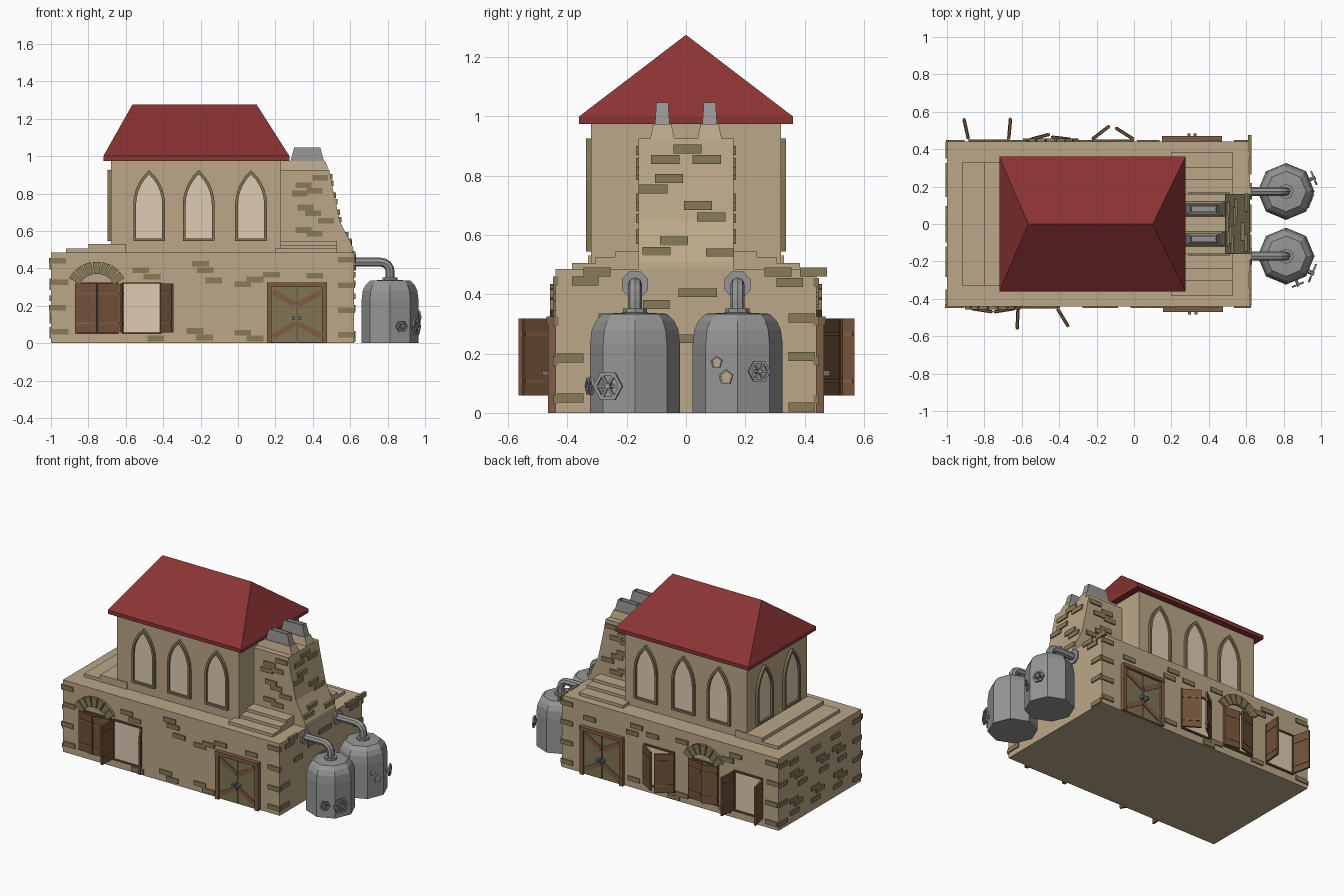
import bpy, bmesh, math, random
from mathutils import Matrix, Vector

if "Cube" in bpy.data.objects:
    bpy.data.objects.remove(bpy.data.objects["Cube"])

random.seed(4)

def mat(name, r, g, b):
    m = bpy.data.materials.new(name)
    m.diffuse_color = [(c / 255 / 12.92 if c < 11 else ((c / 255 + .055) / 1.055) ** 2.4) for c in (r, g, b)] + [1]
    m.use_nodes = True
    m.node_tree.nodes["Principled BSDF"].inputs["Base Color"].default_value = m.diffuse_color
    return m

WALL = mat("tan plaster", 186, 167, 136)
BRICK = mat("olive stone", 136, 123, 87)
PANE = mat("pale pane", 221, 204, 180)
ROOF = mat("red roof", 139, 51, 52)
METAL = mat("grey metal", 150, 150, 150)
WOOD = mat("dark wood", 114, 82, 58)
FRAME = mat("frame wood", 126, 93, 68)
DOOR = mat("olive door", 128, 116, 84)
TRIM = mat("window trim", 130, 116, 80)
STEEL = mat("dark steel", 104, 112, 118)

def make(name, material, bm):
    bmesh.ops.recalc_face_normals(bm, faces=bm.faces)
    me = bpy.data.meshes.new(name)
    bm.to_mesh(me)
    me.materials.append(material)
    bpy.context.collection.objects.link(bpy.data.objects.new(name, me))

def side(x, y, z, deg):
    # local frame of a wall: x along it, z up, -y outward
    return Matrix.Translation((x, y, z)) @ Matrix.Rotation(math.radians(deg), 4, 'Z')

I = Matrix()
FRONT, BACK = side(0, -.44, 0, 0), side(0, .44, 0, 180)
RIGHT, LEFT = side(.62, 0, 0, 90), side(-1, 0, 0, -90)

def loft(bm, rings, M=I, caps=True):
    vs = [[bm.verts.new(M @ Vector(p)) for p in r] for r in rings]
    n = len(vs[0])
    for a, b in zip(vs, vs[1:]):
        for i in range(n):
            bm.faces.new((a[i], a[(i + 1) % n], b[(i + 1) % n], b[i]))
    return [bm.faces.new(vs[0]), bm.faces.new(vs[-1])] if caps else []

def prism(bm, pts, out0, out1, M=I):
    return loft(bm, [[(u, -d, v) for u, v in pts] for d in (out0, out1)], M)

def rect(u0, u1, v0, v1):
    return [(u0, v0), (u1, v0), (u1, v1), (u0, v1)]

def box(bm, x, y, z, M=I):
    loft(bm, [[(x[0], y[0], h), (x[1], y[0], h), (x[1], y[1], h), (x[0], y[1], h)] for h in z], M)

def ring(bm, outer, inner, out0, out1, M):
    sec = [(outer, out0), (outer, out1), (inner, out1), (inner, out0), (outer, out0)]
    loft(bm, [[(u, -d, v) for u, v in p] for p, d in sec], M, False)
    bmesh.ops.remove_doubles(bm, verts=bm.verts, dist=1e-5)

def bar(bm, a, b, w, out0, out1, M):
    a, b = Vector(a), Vector(b)
    n = Vector((a.y - b.y, b.x - a.x)).normalized() * w / 2
    prism(bm, [a - n, b - n, b + n, a + n], out0, out1, M)

# Ground floor, upper floor and roof terraces
bm = bmesh.new()
box(bm, (-1, .62), (-.44, .44), (0, .485))
make("ground_floor", WALL, bm)
bm = bmesh.new()
box(bm, (-.68, .23), (-.32, .32), (.48, .98))
make("upper_floor", WALL, bm)
bm = bmesh.new()
box(bm, (-.92, -.6), (-.33, .33), (.48, .506))
box(bm, (-.8, -.6), (-.33, .33), (.48, .53))
for y, z in ((.385, .505), (.305, .525), (.24, .545)):
    box(bm, (.2, .53), (-y, y), (.48, z))
make("terrace_steps", WALL, bm)

# Hipped roof with a thin eave
bm = bmesh.new()
eave = [(-.72, -.36), (.275, -.36), (.275, .36), (-.72, .36)]
lo = [bm.verts.new((x, y, .975)) for x, y in eave]
hi = [bm.verts.new((x, y, 1.0)) for x, y in eave]
r0, r1 = bm.verts.new((-.565, 0, 1.275)), bm.verts.new((.1, 0, 1.275))
bm.faces.new(lo)
for i in range(4):
    bm.faces.new((lo[i], lo[(i + 1) % 4], hi[(i + 1) % 4], hi[i]))
for f in ((hi[0], hi[1], r1, r0), (hi[1], hi[2], r1), (hi[2], hi[3], r0, r1), (hi[3], hi[0], r0)):
    bm.faces.new(f)
make("hipped_roof", ROOF, bm)

# Sloped chimney stack with two flues and metal caps
slope = [(.62, .48), (.615, .51), (.545, .65), (.51, .81), (.488, .925)]
bm = bmesh.new()
prism(bm, [(.2, .48)] + slope + [(.2, .925)], -.16, .16)
caps = bmesh.new()
for y in (-.08, .08):
    loft(bm, [[(.2, y - w, z), (x, y - w, z), (x, y + w, z), (.2, y + w, z)]
              for x, w, z in ((.488, .042, .92), (.465, .03, .975))])
    top = loft(caps, [[(a, y - w, z), (b, y - w, z), (b, y + w, z), (a, y + w, z)]
                      for a, b, w, z in ((.28, .46, .025, .97), (.3, .44, .02, 1.046))])[1]
    caps.normal_update()
    if top.normal.z < 0:
        top.normal_flip()
    bmesh.ops.inset_individual(caps, faces=[top], thickness=.008, depth=0)
    bmesh.ops.inset_individual(caps, faces=[top], thickness=.001, depth=-.04)
make("chimney_stack", WALL, bm)
make("chimney_caps", METAL, caps)

# Raised stones
bm = bmesh.new()
def stones(M, spots, w=.09, out=.008):
    for u, v in spots:
        prism(bm, rect(u - w / 2, u + w / 2, v - .015, v + .015), -.01, out, M)

stones(FRONT, [(-.95, .325), (-.965, .19), (-.95, .06), (-.965, .44), (-.52, .39), (-.46, .355), (-.44, .025),
               (-.2, .425), (-.175, .39), (-.13, .335), (-.18, .03), (-.23, .065), (.025, .315), (.09, .34),
               (.18, .365), (.41, .36), (.58, .445), (.58, .31), (.58, .175), (.58, .045), (.025, .055), (.09, .025)])
stones(BACK, [(-.58, .44), (-.58, .31), (-.58, .175), (-.58, .045), (-.41, .38), (-.09, .37), (-.06, .42),
              (-.08, .06), (.06, .39), (.28, .41), (.28, .05), (.22, .02), (.62, .38), (.68, .42), (.6, .04),
              (.95, .44), (.96, .31), (.95, .17), (.95, .04)])
stones(RIGHT, [(.02, .405), (.06, .405), (-.1, .365), (-.3, .475), (-.34, .445), (-.39, .185), (-.39, .05),
               (-.25, .32), (.35, .44), (.31, .475), (.39, .32), (.39, .19), (.39, .02), (.43, .475), (0, .25)])
left = [(s * .395, v) for s in (-1, 1) for v in (.04, .17, .3, .43)]
for i, v in enumerate((.07, .15, .24, .33, .41)):
    for u in (-.24, 0, .2):
        u += random.uniform(-.06, .06)
        left += [(u, v)] + ([(u + .05, v - .03)] if i % 2 else [])
stones(LEFT, left)
stack = [(.005, .89), (-.07, .855), (.07, .855), (-.057, .79), (-.11, .755), (.04, .7), (.085, .66),
         (-.04, .58), (-.1, .545), (.115, .54)]
for y, z in stack:
    x = next(a[0] + (b[0] - a[0]) * (z - a[1]) / (b[1] - a[1]) for a, b in zip(slope, slope[1:]) if z <= b[1])
    stones(side(x, 0, 0, 90), [(y, z)], .095, .01)
cheek = [(.35, .845), (.41, .815), (.33, .8), (.36, .725), (.4, .695), (.47, .655), (.35, .605), (.41, .585), (.44, .885)]
stones(side(0, -.16, 0, 0), cheek, .085)
stones(side(0, .16, 0, 180), [(-x, z) for x, z in cheek], .085)

def stone_arch(M, u):
    for k in range(7):
        a = math.radians(145 - k * 110 / 6)
        d, n = Vector((math.cos(a), math.sin(a))), Vector((-math.sin(a), math.cos(a)))
        c = Vector((u, .27))
        prism(bm, [c + d * r + n * t for r, t in ((.1, -.014), (.165, -.022), (.165, .022), (.1, .014))], -.01, .018, M)

stone_arch(FRONT, -.755)
stone_arch(BACK, .445)
make("raised_stones", BRICK, bm)

# Pointed arch windows of the upper floor
def gothic(u, w, v0, spring, rise):
    R = (w * w + rise * rise) / (2 * w)
    end = math.asin(rise / R)
    half = [(w - R + R * math.cos(end * i / 5), spring + R * math.sin(end * i / 5)) for i in range(6)]
    return [(u - w, v0), (u + w, v0)] + [(u + x, z) for x, z in half] + [(u - x, z) for x, z in half[-2::-1]]

trim, pane = bmesh.new(), bmesh.new()
spots = [(side(0, -.32, 0, 0), x) for x in (-.475, -.21, .07)]
spots += [(side(0, .32, 0, 180), -x) for x in (-.475, -.21, .07)]
spots += [(side(-.68, 0, 0, -90), u) for u in (-.145, .145)]
for M, u in spots:
    inner = gothic(u, .07, .56, .74, .162)
    ring(trim, gothic(u, .085, .545, .74, .185), inner, -.005, .018, M)
    prism(pane, inner, -.005, .005, M)
make("arched_window_trim", TRIM, trim)

# Ground floor windows with swinging shutters: hinge and free edge given as (u, out)
wood, strap = bmesh.new(), bmesh.new()
def shutter(M, hinge, free):
    h, f = Vector(hinge), Vector(free)
    L = (f - h).length
    ang = math.atan2(-(f.y - h.y), f.x - h.x)
    N = M @ Matrix.Translation((h.x, -h.y, 0)) @ Matrix.Rotation(ang, 4, 'Z')
    box(wood, (0, L), (-.006, .006), (.058, .318), N)
    for z in (.1, .26):
        box(strap, (.005, L - .005), (-.009, .009), (z, z + .012), N)

def window(M, u0, u1, a, b):
    outer, inner = rect(u0, u1, .05, .325), rect(u0 + .01, u1 - .01, .06, .315)
    ring(wood, outer, inner, -.005, .012, M)
    prism(pane, inner, -.005, .004, M)
    shutter(M, (u0, .012), a)
    shutter(M, (u1, .012), b)

window(FRONT, -.87, -.635, (-.755, .03), (-.75, .03))
window(FRONT, -.62, -.41, (-.625, .125), (-.35, .11))
window(BACK, .67, .885, (.66, .128), (.91, .125))
window(BACK, .335, .555, (.443, .025), (.45, .04))
window(BACK, 0, .225, (.1, .075), (.13, .085))
make("panes", PANE, pane)
make("shutters", WOOD, wood)
make("shutter_straps", FRAME, strap)

# Double doors with frame, slanted planks and knobs
frame, leaf, knob = bmesh.new(), bmesh.new(), bmesh.new()
for M, c in ((FRONT, .315), (BACK, -.31)):
    for s in (-1, 1):
        prism(frame, rect(*sorted((c + s * .135, c + s * .16)), 0, .325), -.005, .025, M)
        prism(leaf, rect(*sorted((c + s * .003, c + s * .135)), .004, .3), -.005, .012, M)
        bar(frame, (c + s * .13, .275), (c + s * .008, .205), .03, .01, .018, M)
        bar(frame, (c + s * .13, .035), (c + s * .008, .105), .03, .01, .018, M)
        box(knob, (c + s * .017 - .008, c + s * .017 + .008), (-.045, -.01), (.125, .143), M)
    prism(frame, rect(c - .16, c + .16, .3, .325), -.005, .03, M)
make("door_frames", FRAME, frame)
make("door_leaves", DOOR, leaf)
make("door_knobs", STEEL, knob)

# Eight sided tanks with bent pipes and wall flanges
def ngon(n, r, u=0, v=0, off=0.):
    return [(u + r * math.cos(2 * math.pi * i / n + off), v + r * math.sin(2 * math.pi * i / n + off)) for i in range(n)]

tank, pipe, valve, patch = bmesh.new(), bmesh.new(), bmesh.new(), bmesh.new()
path = [(.813, .33)] + [(.763 + .05 * math.cos(a), .383 + .05 * math.sin(a))
                        for a in (math.pi / 8 * i for i in range(5))] + [(.6, .433)]
for y in (-.172, .174):
    prof = ((.152, 0), (.152, .23), (.146, .28), (.132, .31), (.108, .334), (.04, .338), (.04, .352))
    loft(tank, [[(*p, z) for p in ngon(8, r, .813, y)] for r, z in prof])
    rings = []
    for i, p in enumerate(path):
        a, b = path[max(i - 1, 0)], path[min(i + 1, len(path) - 1)]
        t = Vector((b[0] - a[0], b[1] - a[1])).normalized()
        rings.append([(p[0] + q * t.y, y + s, p[1] - q * t.x) for q, s in ngon(8, .024)])
    loft(pipe, rings)
    prism(pipe, ngon(8, .048, y, .433, math.pi / 8), -.005, .01, RIGHT)

# Hand wheels on tank faces, and pale five sided patches
def wheel(y, phi, z, r, u=0.):
    M = side(.813, y, z, phi + 90) @ Matrix.Translation((u, -.14, 0))
    ring(valve, ngon(6, r), ngon(6, r * .76), .02, .03, M)
    for k in range(3):
        p = Vector((math.cos(k * math.pi / 3), math.sin(k * math.pi / 3))) * r * .85
        bar(valve, -p, p, r * .16, .021, .029, M)
    prism(valve, ngon(6, r * .22), -.005, .034, M)

wheel(-.172, -22.5, .09, .053, -.03)
wheel(-.172, -67.5, .09, .034)
wheel(.174, 22.5, .14, .04, .01)
for u, z, r in ((-.018, .17, .016), (.016, .12, .02)):
    M = side(.813, .174, z, 67.5) @ Matrix.Translation((u, -.14, 0))
    ring(valve, ngon(5, r * 1.35, off=.3), ngon(5, r, off=.3), -.003, .006, M)
    prism(patch, ngon(5, r, off=.3), -.003, .003, M)
make("tanks", METAL, tank)
make("tank_pipes", METAL, pipe)
make("hand_wheels", METAL, valve)
make("tank_patches", WALL, patch)
